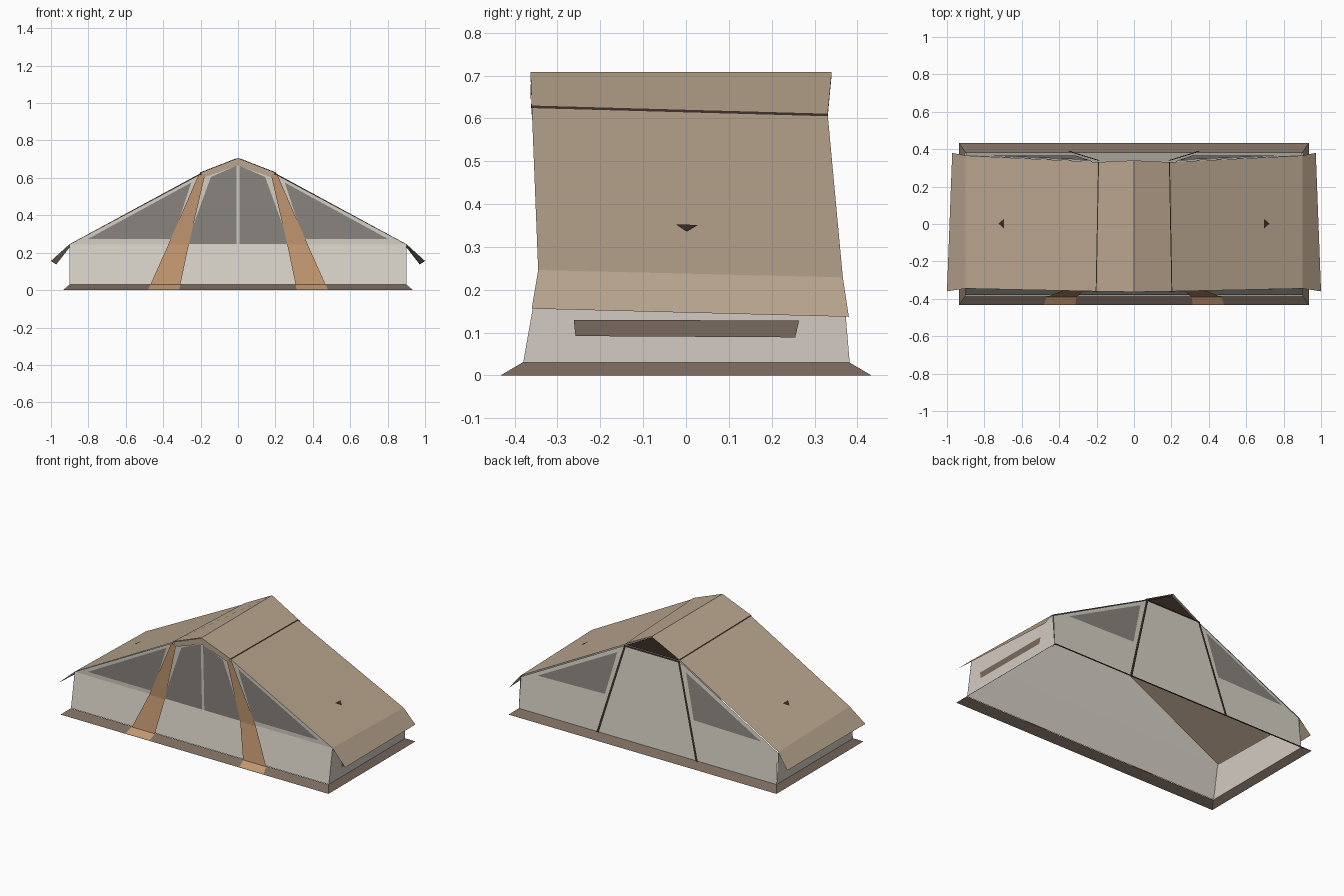
import bpy
from mathutils import Vector

cube = bpy.data.objects.get("Cube")
if cube:
    bpy.data.objects.remove(cube, do_unlink=True)


def material(name, r, g, b):
    """Flat material from 0-255 display values, stored as linear."""
    lin = [((c / 255 + 0.055) / 1.055) ** 2.4 for c in (r, g, b)] + [1.0]
    m = bpy.data.materials.new(name)
    m.use_nodes = True
    m.diffuse_color = lin
    bsdf = m.node_tree.nodes["Principled BSDF"]
    bsdf.inputs["Base Color"].default_value = lin
    bsdf.inputs["Roughness"].default_value = 0.9
    return m


CANVAS = material("wall canvas", 214, 209, 198)
END = material("end canvas", 212, 203, 195)
TAN = material("roof tan", 186, 166, 143)
MESH = material("window mesh grey", 138, 133, 127)
ORANGE = material("orange webbing", 194, 150, 112)
BROWN = material("groundsheet brown", 122, 106, 94)
DARK = material("dark trim", 58, 45, 38)


def sheet(name, faces, mat, outward):
    """Cloth sheet from corner lists, each face turned towards 'outward'."""
    verts, polys = [], []
    for pts in faces:
        pts = [Vector(p) for p in pts]
        normal = (pts[1] - pts[0]).cross(pts[2] - pts[0])
        if normal.dot(Vector(outward)) < 0:
            pts.reverse()
        polys.append(range(len(verts), len(verts) + len(pts)))
        verts += pts
    me = bpy.data.meshes.new(name)
    me.from_pydata(verts, [], [list(p) for p in polys])
    me.materials.append(mat)
    ob = bpy.data.objects.new(name, me)
    bpy.context.collection.objects.link(ob)
    return ob


def front_y(z):
    if z < 0.245:
        return -0.38 + (z - 0.03) * 0.17
    return -0.343 - (z - 0.245) * 0.03


def back_y(z):
    return 0.382 - (z - 0.03) * 0.085


def on_front(pts, lift=0.0):
    return [(x, front_y(z) - lift, z) for x, z in pts]


def on_back(pts, lift=0.0):
    return [(x, back_y(z) + lift, z) for x, z in pts]


FRONT, BACK, UP = (0, -1, 0), (0, 1, 0), (0, 0, 1)
SIDES = (("left", 1), ("right", -1))

# Walls
sheet("front_wall", [
    on_front([(-0.9, 0.03), (0.9, 0.03), (0.9, 0.245), (-0.9, 0.245)]),
    on_front([(-0.9, 0.245), (0.9, 0.245), (0.2, 0.62), (0, 0.698), (-0.2, 0.62)]),
], CANVAS, FRONT)
sheet("back_wall", [
    on_back([(-0.9, 0.03), (0.9, 0.03), (0.895, 0.225), (0.187, 0.6), (-0.187, 0.6), (-0.895, 0.225)]),
], CANVAS, BACK)
for side, s in SIDES:
    x = 0.9 * s
    sheet(side + "_end_wall", [[
        (x, front_y(0.03), 0.03), (x, back_y(0.03), 0.03),
        (x, back_y(0.225), 0.225), (x, front_y(0.245), 0.24)]], END, (s, 0, 0))
    x = 0.904 * s
    sheet(side + "_end_vent", [[
        (x, -0.258, 0.092), (x, 0.255, 0.089), (x, 0.264, 0.128), (x, -0.262, 0.13)]],
        BROWN, (s, 0, 0))

# Flared ground skirt
inner = [(-0.9, -0.382), (0.9, -0.382), (0.9, 0.382), (-0.9, 0.382)]
outer = [(-0.935, -0.433), (0.935, -0.433), (0.935, 0.433), (-0.935, 0.433)]
sheet("ground_skirt", [
    [(*outer[i], 0), (*outer[(i + 1) % 4], 0), (*inner[(i + 1) % 4], 0.03), (*inner[i], 0.03)]
    for i in range(4)], BROWN, UP)

# Roof: ridge, crease, eave and flap tip along the front and back edges
roof_front = [(0, -0.363, 0.703), (0.2, -0.36, 0.625), (0.9, -0.345, 0.246), (1.0, -0.36, 0.156)]
roof_back = [(0, 0.34, 0.703), (0.187, 0.331, 0.606), (0.9, 0.366, 0.229), (0.972, 0.38, 0.137)]


def mirror(p, s, dz=0.0):
    return (p[0] * s, p[1], p[2] + dz)


for side, s in SIDES:
    f = [mirror(p, s) for p in roof_front]
    b = [mirror(p, s) for p in roof_back]
    sheet(side + "_roof", [[f[i], f[i + 1], b[i + 1], b[i]] for i in range(3)], TAN, (s, 0, 1))

    # Ridge cap over the crease, with a dark seam below its edge
    sheet(side + "_ridge_cap", [[mirror(roof_front[0], s, 0.005), mirror(roof_front[1], s, 0.005),
                                 mirror(roof_back[1], s, 0.005), mirror(roof_back[0], s, 0.005)]],
          TAN, (s, 0, 1))
    a, c = f[1], b[1]
    sheet(side + "_crease_seam", [[
        (a[0], a[1], a[2] + 0.005), (c[0], c[1], c[2] + 0.005),
        (c[0] + 0.005 * s, c[1], c[2] - 0.001), (a[0] + 0.005 * s, a[1], a[2] - 0.001)]],
        DARK, (s, 0, 1))

    # Small triangular vent on the slope
    def slope(x, y):
        t = (x - 0.2) / 0.7
        v = (y + 0.35) / 0.7
        return (x * s, y, 0.625 - 0.379 * t - 0.018 * v + 0.004)
    sheet(side + "_roof_vent", [[slope(0.695, -0.024), slope(0.695, 0.028), slope(0.725, 0.002)]],
          DARK, UP)

    # Front windows
    sheet(side + "_front_window", [on_front(
        [(0.25 * s, 0.575), (0.35 * s, 0.272), (0.805 * s, 0.272)], 0.004)], MESH, FRONT)
    sheet(side + "_door_window", [on_front(
        [(0.008 * s, 0.247), (0.275 * s, 0.247), (0.145 * s, 0.605), (0.008 * s, 0.665)], 0.004)],
        MESH, FRONT)

    # Front webbing strap, following the wall and running over the skirt
    rows = [(0.176, 0.21, -0.364, 0.618), (0.263, 0.372, -0.353, 0.245),
            (0.308, 0.468, -0.389, 0.03), (0.314, 0.481, -0.432, 0.004)]
    sheet(side + "_front_strap", [
        [(p[0] * s, p[2], p[3]), (p[1] * s, p[2], p[3]), (q[1] * s, q[2], q[3]), (q[0] * s, q[2], q[3])]
        for p, q in zip(rows, rows[1:])], ORANGE, FRONT)

    # Back windows and dark door seams
    sheet(side + "_back_window", [on_back(
        [(0.24 * s, 0.545), (0.31 * s, 0.272), (0.78 * s, 0.262)], 0.004)], MESH, BACK)
    sheet(side + "_back_door_seam", [on_back(
        [(0.18 * s, 0.602), (0.194 * s, 0.602), (0.354 * s, 0.03), (0.338 * s, 0.03)], 0.006)],
        DARK, BACK)

# Valance under the front of the ridge
sheet("front_valance", [
    [(0, -0.363, 0.706), (0.2 * s, -0.361, 0.628), (0.176 * s, -0.361, 0.604), (0, -0.363, 0.667)]
    for _, s in SIDES], TAN, FRONT)

# Dark gable vent at the back, with a seam along its sill
sheet("back_gable_vent", [[(-0.187, 0.328, 0.6), (0.187, 0.328, 0.6), (0, 0.328, 0.7)]], DARK, BACK)
sheet("back_vent_sill", [on_back(
    [(-0.187, 0.592), (0.187, 0.592), (0.187, 0.602), (-0.187, 0.602)], 0.005)], DARK, BACK)
